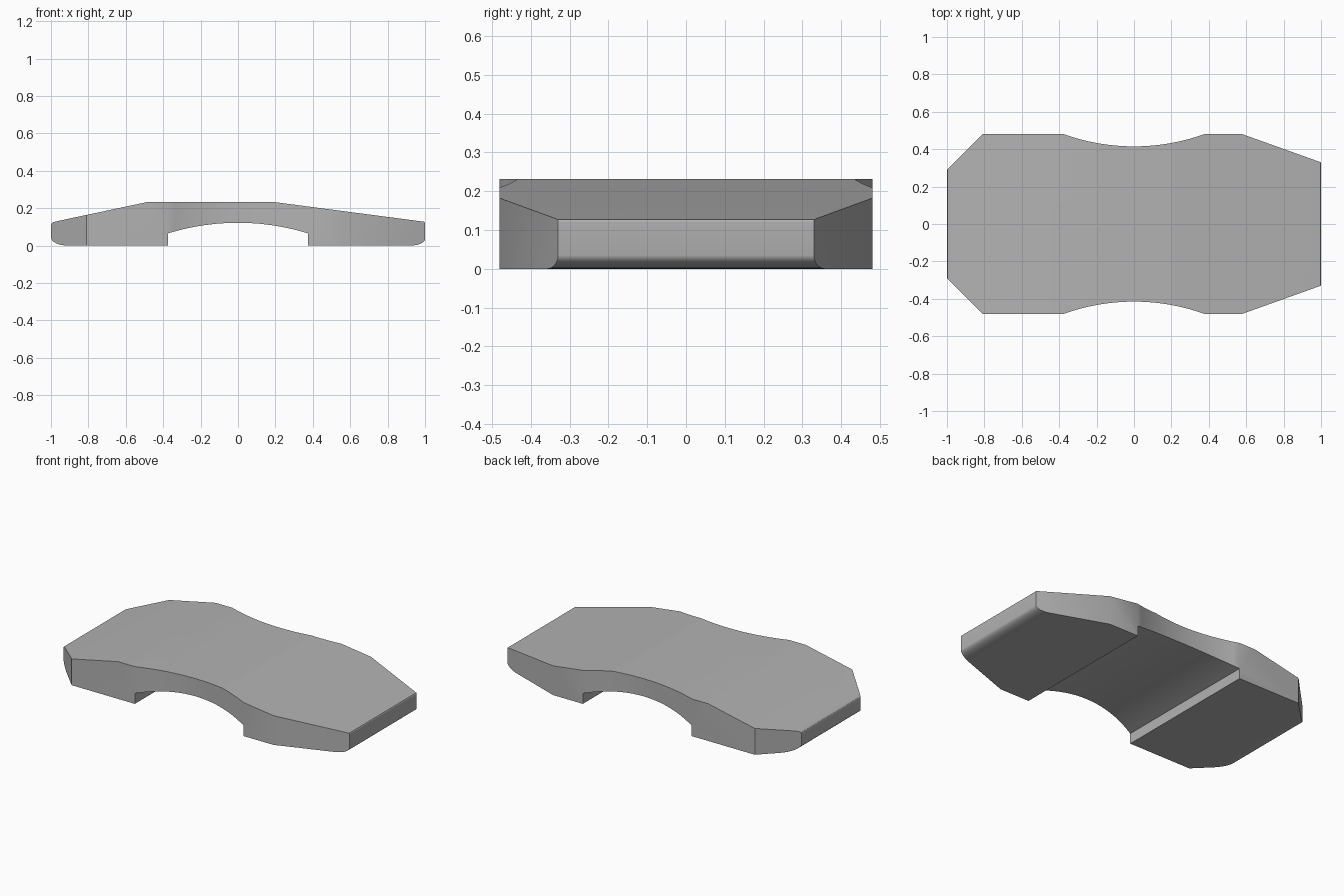
import bpy
import bmesh
import math

default = bpy.data.objects.get("Cube")
if default:
    bpy.data.objects.remove(default, do_unlink=True)


def bow(x0, x1, base, sag, steps=20):
    """Shallow circular arc from x0 to x1, bulging by sag from base."""
    half = abs(x1 - x0) / 2
    s = abs(sag)
    radius = (half * half + s * s) / (2 * s)
    span = math.asin(half / radius)
    side = math.copysign(1, x1 - x0)
    mid = (x0 + x1) / 2
    pts = []
    for i in range(steps + 1):
        a = span * (2 * i / steps - 1)
        rise = radius * math.cos(a) - (radius - s)
        pts.append((mid + side * radius * math.sin(a),
                    base + math.copysign(1, sag) * rise))
    return pts


def corner(cx, cz, rx, rz, start, steps=8):
    """Elliptical quarter turn, counterclockwise from the start angle."""
    angles = [math.radians(start + 90 * i / steps) for i in range(steps + 1)]
    return [(cx + rx * math.cos(a), cz + rz * math.sin(a)) for a in angles]


def prism(name, outline, place, push):
    """Extrude a closed outline, placed in space, along push."""
    bm = bmesh.new()
    face = bm.faces.new([bm.verts.new(place(u, v)) for u, v in outline])
    ext = bmesh.ops.extrude_face_region(bm, geom=[face])
    moved = [g for g in ext["geom"] if isinstance(g, bmesh.types.BMVert)]
    bmesh.ops.translate(bm, verts=moved, vec=push)
    bmesh.ops.recalc_face_normals(bm, faces=bm.faces)
    mesh = bpy.data.meshes.new(name)
    bm.to_mesh(mesh)
    bm.free()
    obj = bpy.data.objects.new(name, mesh)
    bpy.context.collection.objects.link(obj)
    return obj


# Side profile: rounded ends, sloped top, arched underside
profile = (
    corner(-0.91, 0.045, 0.09, 0.045, 180)
    + [(-0.375, 0)] + bow(-0.375, 0.375, 0.065, 0.057) + [(0.375, 0)]
    + corner(0.92, 0.035, 0.08, 0.035, 270)
    + [(1, 0.122), (0.997, 0.127), (0.985, 0.129)]
    + [(0.2, 0.232), (-0.49, 0.232)]
    + [(-0.97, 0.13), (-0.988, 0.125), (-0.997, 0.117), (-1, 0.107)]
)
plate = prism("clamp_plate", profile, lambda x, z: (x, -0.6, z), (0, 1.2, 0))

# Plan outline: tapered ends and waisted sides, mirrored front to back
front = ([(-1.01, -0.28), (-0.81, -0.48)] + bow(-0.375, 0.375, -0.48, 0.065)
         + [(0.58, -0.48), (1.01, -0.326)])
plan = front + [(x, -y) for x, y in reversed(front)]
cutter = prism("plan_cutter", plan, lambda x, y: (x, y, -0.1), (0, 0, 0.5))
cutter.hide_render = True

# Trim the plate to the plan
trim = plate.modifiers.new("plan_trim", "BOOLEAN")
trim.operation = "INTERSECT"
trim.solver = "EXACT"
trim.object = cutter
bpy.ops.object.select_all(action="DESELECT")
plate.select_set(True)
bpy.context.view_layer.objects.active = plate
bpy.ops.object.modifier_apply(modifier=trim.name)
bpy.data.objects.remove(cutter, do_unlink=True)

# Plain grey finish
grey = bpy.data.materials.new("plain_grey")
grey.use_nodes = True
colour = (0.45, 0.45, 0.45, 1)
grey.diffuse_color = colour
grey.node_tree.nodes["Principled BSDF"].inputs["Base Color"].default_value = colour
plate.data.materials.clear()
plate.data.materials.append(grey)
bpy.ops.object.shade_smooth_by_angle(angle=math.radians(30))
